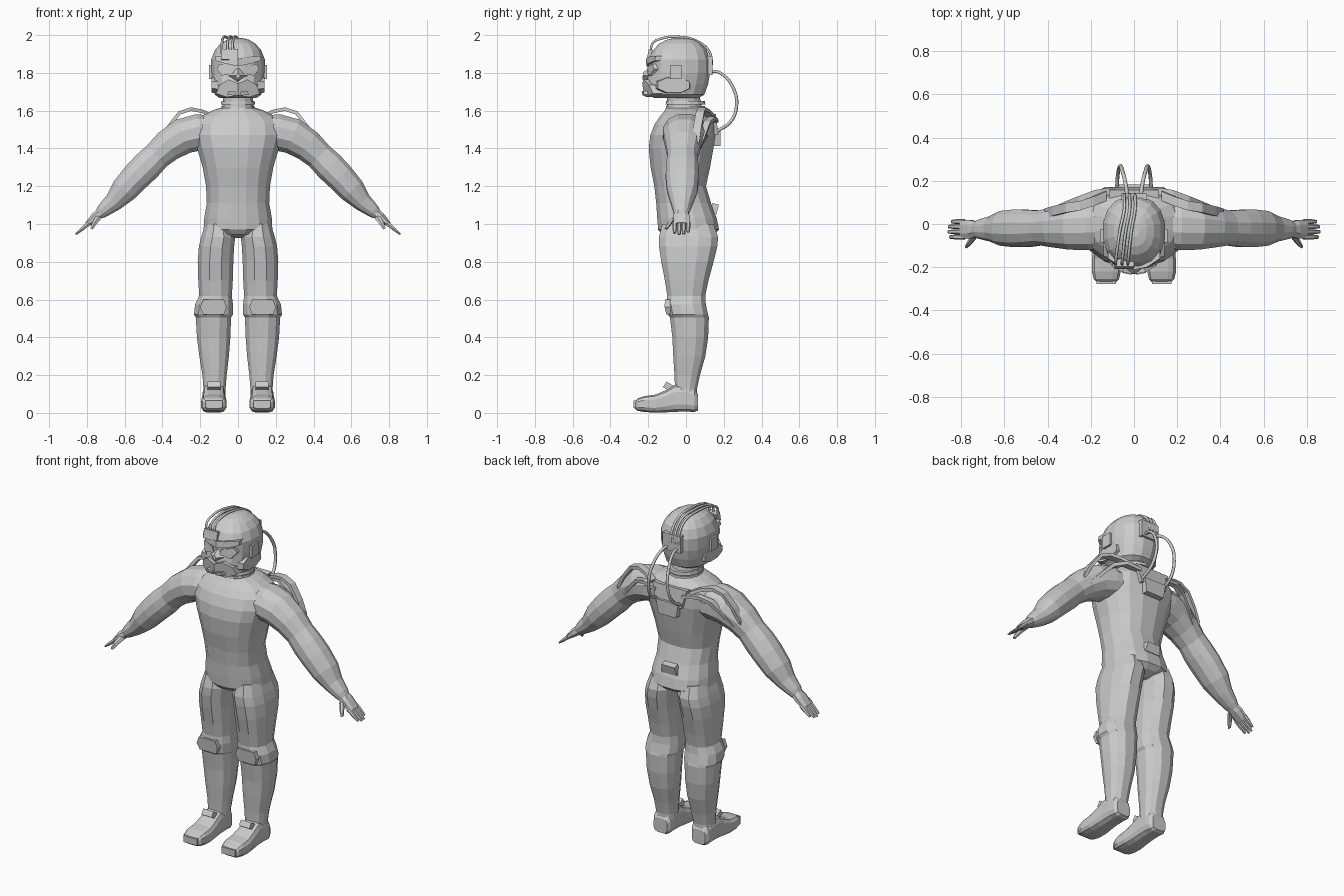
import bpy, bmesh, math
from mathutils import Vector

grey = bpy.data.materials.new("suit grey")
grey.diffuse_color = (0.6, 0.6, 0.6, 1)


def finish(bm, name, mirror=False):
    bmesh.ops.recalc_face_normals(bm, faces=bm.faces)
    me = bpy.data.meshes.new(name)
    bm.to_mesh(me)
    bm.free()
    me.materials.append(grey)
    ob = bpy.data.objects.new(name, me)
    bpy.context.collection.objects.link(ob)
    if mirror:
        ob.modifiers.new("Mirror", "MIRROR").use_axis[0] = True
    return ob


def ring(c, u, v, n, p=2.0):
    """Superellipse section around c with half-axes u and v."""
    pts = []
    for i in range(n):
        a = 2 * math.pi * (i + 0.5) / n
        ca, sa = math.cos(a), math.sin(a)
        x = math.copysign(abs(ca) ** (2 / p), ca)
        y = math.copysign(abs(sa) ** (2 / p), sa)
        pts.append(Vector(c) + Vector(u) * x + Vector(v) * y)
    return pts


def loft(name, rings, mirror=False):
    bm = bmesh.new()
    loops = [[bm.verts.new(p) for p in r] for r in rings]
    n = len(loops[0])
    for a, b in zip(loops, loops[1:]):
        for i in range(n):
            bm.faces.new((a[i], a[(i + 1) % n], b[(i + 1) % n], b[i]))
    bm.faces.new(loops[0])
    bm.faces.new(loops[-1])
    return finish(bm, name, mirror)


def upright(name, rows, n, p=2.0, mirror=False):
    """Rows are z, x low, x high, y front, y back."""
    return loft(name, [ring(((a + b) / 2, (f + k) / 2, z), ((b - a) / 2, 0, 0),
                            (0, (k - f) / 2, 0), n, p) for z, a, b, f, k in rows], mirror)


def limb(name, rows, n, mirror=True):
    """Rows are centre x, y, z, half height, half depth; sections follow the path."""
    cs = [Vector(r[:3]) for r in rows]
    out = []
    for i, r in enumerate(rows):
        d = cs[min(i + 1, len(cs) - 1)] - cs[max(i - 1, 0)]
        d.y = 0
        up = Vector((-d.z, 0, d.x)).normalized()
        out.append(ring(cs[i], up * r[3], (0, r[4], 0), n, 2.2))
    return loft(name, out, mirror)


def plate(name, front, depth, mirror=False):
    """Polygon of x, y, z points pushed back along y."""
    a = [Vector(p) for p in front]
    return loft(name, [a, [p + Vector((0, depth, 0)) for p in a]], mirror)


def box(name, c, size, tilt=0, mirror=False, taper=1.0):
    x, y, z = (s / 2 for s in size)
    pts = [(-x * taper, -z), (x * taper, -z), (x, z), (-x, z)]
    rows = []
    for yy in (-y, y):
        rows.append([Vector(c) + Vector((px, yy * math.cos(tilt) - pz * math.sin(tilt),
                                         pz * math.cos(tilt) + yy * math.sin(tilt)))
                     for px, pz in pts])
    return loft(name, rows, mirror)


def hose(name, pts, r, mirror=False):
    cu = bpy.data.curves.new(name, "CURVE")
    cu.dimensions = "3D"
    cu.bevel_depth = r
    cu.bevel_resolution = 1
    cu.resolution_u = 5
    cu.use_fill_caps = True
    sp = cu.splines.new("BEZIER")
    sp.bezier_points.add(len(pts) - 1)
    for b, p in zip(sp.bezier_points, pts):
        b.co = p
        b.handle_left_type = b.handle_right_type = "AUTO"
    tmp = bpy.data.objects.new(name, cu)
    bpy.context.collection.objects.link(tmp)
    bpy.context.view_layer.update()
    bm = bmesh.new()
    bm.from_mesh(tmp.to_mesh())
    tmp.to_mesh_clear()
    bpy.data.objects.remove(tmp)
    ob = finish(bm, name, mirror)
    for f in ob.data.polygons:
        f.use_smooth = True
    return ob


# Torso and pelvis
torso = [(.925, .05, -.06, .10), (.945, .13, -.13, .15), (.97, .185, -.15, .178),
         (1.03, .182, -.155, .165), (1.11, .168, -.16, .135), (1.2, .172, -.17, .108),
         (1.3, .19, -.19, .13), (1.4, .22, -.2, .148), (1.47, .24, -.192, .16),
         (1.53, .235, -.168, .16), (1.57, .2, -.14, .145), (1.6, .14, -.115, .12),
         (1.615, .095, -.105, .1)]
upright("torso", [(z, -w, w, f, k) for z, w, f, k in torso], 16, 2.35)

# Neck and collar rings
upright("neck", [(1.59, -.085, .085, -.1, .09), (1.69, -.08, .08, -.1, .07)], 14)
for z in (1.607, 1.632):
    upright("collar_ring", [(z, -.094, .094, -.108, .103), (z + .018, -.09, .09, -.105, .1)], 14)

# Legs with bulging knees
upright("leg", [(1.0, .03, .175, -.13, .15), (.93, .012, .198, -.148, .175),
                (.88, .018, .21, -.147, .17), (.8, .022, .216, -.135, .15),
                (.7, .025, .213, -.115, .122), (.62, .03, .208, -.102, .105),
                (.575, .024, .23, -.106, .108), (.52, .024, .236, -.098, .12),
                (.505, .034, .226, -.088, .124), (.4, .038, .22, -.075, .12),
                (.3, .046, .207, -.07, .105), (.2, .058, .19, -.063, .076),
                (.13, .064, .185, -.06, .06), (.05, .068, .188, -.05, .058)], 12, 2.4, True)
# Knee pad
plate("knee_pad", [(.075, -.112, .60), (.185, -.112, .60), (.2, -.113, .56),
                   (.185, -.104, .52), (.075, -.104, .52), (.06, -.113, .56)], .06, True)

# Boots: y, half width, bottom, top
boot = [(-.272, .042, .022, .06), (-.255, .06, .01, .078), (-.22, .068, .004, .09),
        (-.16, .067, 0, .098), (-.1, .062, .002, .125), (-.06, .06, .004, .15),
        (0, .06, .006, .15), (.045, .058, .003, .13), (.063, .046, .012, .1)]
loft("boot", [ring((.128, y, (b + t) / 2), (w, 0, 0), (0, 0, (t - b) / 2), 12, 3.4)
              for y, w, b, t in boot], True)
box("boot_tongue", (.127, -.07, .125), (.07, .1, .035), -.55, True)
box("toe_cap", (.128, -.262, .045), (.09, .03, .04), 0, True)

# Arms
limb("arm", [(.12, 0, 1.485, .09, .12), (.21, -.005, 1.485, .1, .12),
             (.29, -.01, 1.465, .098, .112), (.37, -.015, 1.415, .088, .095),
             (.43, -.018, 1.36, .078, .082), (.485, -.02, 1.305, .083, .088),
             (.54, -.02, 1.25, .08, .09), (.605, -.02, 1.178, .073, .083),
             (.66, -.022, 1.115, .052, .06), (.715, -.024, 1.07, .038, .045),
             (.735, -.024, 1.05, .028, .036)], 12)
limb("palm", [(.72, -.024, 1.065, .03, .036), (.755, -.025, 1.037, .026, .046),
              (.8, -.025, .997, .014, .045)], 8)

# Fingers and thumb
for y, reach in ((-.06, .9), (-.036, 1), (-.012, .97), (.011, .8)):
    limb("finger", [(.785, y, 1.008, .013, .013), (.785 + .04 * reach, y, 1.008 - .034 * reach, .011, .012),
                    (.785 + .075 * reach, y, 1.008 - .063 * reach, .005, .008)], 6)
limb("thumb", [(.735, -.05, 1.04, .018, .016), (.76, -.085, 1.005, .014, .014),
               (.775, -.104, .975, .008, .009)], 6)

# Shoulder straps standing off the arms
strap = [(.13, .13, 1.57), (.19, .105, 1.597), (.25, .085, 1.608), (.31, .075, 1.588),
         (.37, .06, 1.51), (.405, .05, 1.44), (.405, .04, 1.40)]
limb("shoulder_strap", [(x, y, z, .013, .03) for x, y, z in strap], 4)
limb("rear_strap", [(.09, .155, 1.545, .012, .022), (.18, .14, 1.56, .014, .024),
                    (.25, .112, 1.535, .014, .024), (.32, .085, 1.46, .012, .022),
                    (.37, .06, 1.4, .012, .022)], 4)

# Back unit, its hose port block and belt box
box("back_plate", (0, .145, 1.525), (.23, .04, .11), .12, taper=.75)
box("back_block", (0, .16, 1.455), (.15, .045, .085), 0, taper=.8)
box("belt_box", (0, .15, 1.08), (.085, .035, .055), -.25, taper=1.2)
hose("back_hose", [(.03, .115, 1.81), (.038, .18, 1.80), (.055, .25, 1.72), (.064, .268, 1.63),
                   (.074, .235, 1.54), (.08, .16, 1.49)], .009, True)

# Helmet shell
shell = [(1.668, .1, -.17, .07), (1.685, .125, -.205, .1), (1.74, .137, -.213, .12),
         (1.8, .145, -.2, .13), (1.87, .145, -.2, .13), (1.92, .125, -.178, .112),
         (1.955, .094, -.143, .08), (1.975, .06, -.105, .045), (1.985, .025, -.06, 0)]
upright("helmet", [(z, -w, w, f, k) for z, w, f, k in shell], 16, 2.3)
# Brow, lenses, nose and mouth guard
plate("brow", [(0, -.21, 1.835), (.07, -.202, 1.85), (.12, -.165, 1.865), (.12, -.16, 1.89),
               (.06, -.2, 1.885), (0, -.212, 1.875)], .06, True)
plate("lens", [(.02, -.205, 1.8), (.085, -.196, 1.785), (.112, -.168, 1.82),
               (.1, -.18, 1.848), (.03, -.205, 1.832)], .04, True)
loft("nose", [[Vector(p) for p in q] for q in (
    ((0, -.228, 1.8), (.012, -.228, 1.785), (0, -.23, 1.765), (-.012, -.228, 1.785)),
    ((0, -.19, 1.835), (.06, -.185, 1.785), (0, -.19, 1.74), (-.06, -.185, 1.785)))])
plate("mouth_guard", [(0, -.232, 1.745), (.05, -.224, 1.765), (.1, -.195, 1.735),
                      (.115, -.175, 1.69), (.06, -.212, 1.672), (0, -.222, 1.68)], .06, True)
plate("vent", [(.012, -.235, 1.70), (.05, -.227, 1.705), (.058, -.222, 1.685),
               (.014, -.229, 1.68)], .03, True)
# Cheek guard and ear plate
limb("cheek_guard", [(.09, -.07, 1.735, .05, .1), (.141, -.065, 1.735, .042, .09)], 8)
box("ear_plate", (.143, -.055, 1.805), (.022, .062, .075), 0, True)
# Rear plate and forehead sensor
box("helmet_back_plate", (0, .125, 1.84), (.12, .03, .1), .0)
box("forehead_plate", (-.045, -.185, 1.895), (.09, .035, .055), -.2)
# Hoses over the crown
for xf, xb in ((-.085, -.045), (-.055, -.02), (-.028, .005)):
    hose("crown_hose", [(xf, -.185, 1.9), (xf, -.178, 1.955), (xf + .005, -.13, 1.982),
                        ((xf + xb) / 2, -.03, 1.99), (xb, .065, 1.965), (xb, .125, 1.91),
                        (xb, .138, 1.84)], .007)
